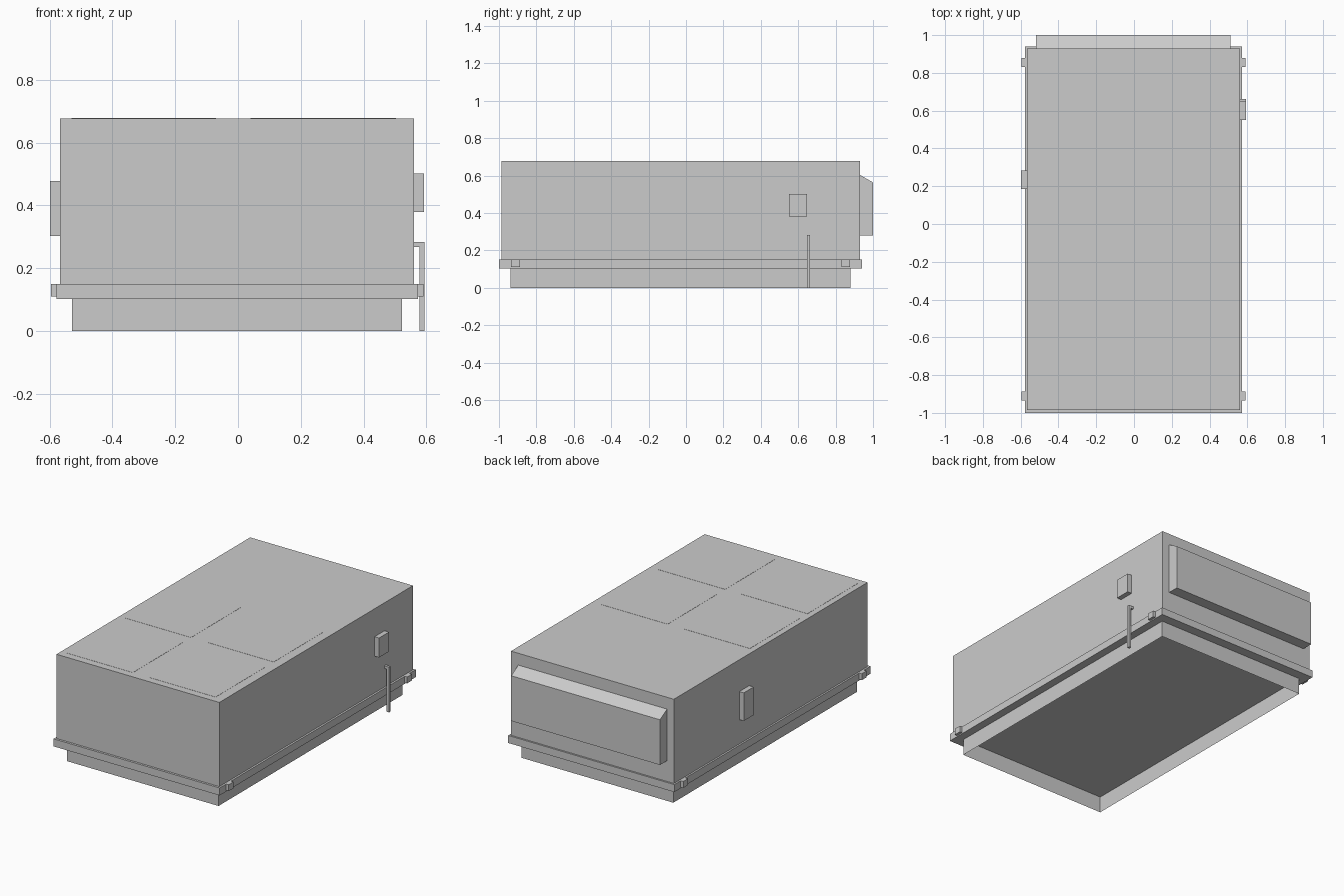
import bpy, bmesh

if "Cube" in bpy.data.objects:
    bpy.data.objects.remove(bpy.data.objects["Cube"])

grey = bpy.data.materials.new("painted grey metal")
grey.diffuse_color = (0.6, 0.6, 0.6, 1)
grey.use_nodes = True
grey.node_tree.nodes["Principled BSDF"].inputs["Base Color"].default_value = grey.diffuse_color


def finish(name, bm):
    bmesh.ops.recalc_face_normals(bm, faces=bm.faces)
    me = bpy.data.meshes.new(name)
    bm.to_mesh(me)
    bm.free()
    me.materials.append(grey)
    ob = bpy.data.objects.new(name, me)
    bpy.context.collection.objects.link(ob)
    return ob


def box(name, x, y, z, open_ends=False):
    """Box from (min, max) pairs; open_ends leaves out top and bottom."""
    bm = bmesh.new()
    bmesh.ops.create_cube(bm, size=1)
    for v in bm.verts:
        v.co = [r[0] if c < 0 else r[1] for c, r in zip(v.co, (x, y, z))]
    if open_ends:
        bm.normal_update()
        caps = [f for f in bm.faces if abs(f.normal.z) > 0.9]
        bmesh.ops.delete(bm, geom=caps, context='FACES_ONLY')
    return finish(name, bm)


def extrude_x(name, profile, x0, x1):
    """Closed (y, z) profile swept along x."""
    bm = bmesh.new()
    face = bm.faces.new([bm.verts.new((x0, y, z)) for y, z in profile])
    out = bmesh.ops.extrude_face_region(bm, geom=[face])
    moved = [g for g in out["geom"] if isinstance(g, bmesh.types.BMVert)]
    bmesh.ops.translate(bm, verts=moved, vec=(x1 - x0, 0, 0))
    return finish(name, bm)


# Hollow sheet-metal curb, base rail and cabinet
box("roof_curb", (-0.528, 0.522), (-0.938, 0.88), (0, 0.103), open_ends=True)
box("base_rail", (-0.578, 0.573), (-1.0, 0.941), (0.103, 0.15))
box("cabinet", (-0.567, 0.561), (-0.986, 0.93), (0.15, 0.677))

# Access panels on the front part of the roof
for i, x in enumerate(((-0.53, -0.07), (0.04, 0.503))):
    for j, y in enumerate(((-0.94, -0.445), (-0.365, 0.125))):
        box(f"roof_panel_{i}{j}", x, y, (0.677, 0.678))

# Intake hood with sloped top on the back
extrude_x("intake_hood", [(0.93, 0.28), (1.0, 0.28), (1.0, 0.563), (0.93, 0.603)],
          -0.52, 0.511)

# Lifting lugs at the rail corners
for side, x in (("left", (-0.596, -0.578)), ("right", (0.573, 0.59))):
    for end, y in (("front", (-0.935, -0.888)), ("back", (0.831, 0.878))):
        box(f"lifting_lug_{side}_{end}", x, y, (0.11, 0.15))

# Electrical boxes on the sides
box("disconnect_box", (0.561, 0.592), (0.55, 0.648), (0.38, 0.502))
box("control_box", (-0.598, -0.567), (0.185, 0.282), (0.302, 0.478))

# Drain pipe: short outlet and vertical drop
extrude_x("drain_outlet", [(0.646, 0.267), (0.662, 0.267), (0.662, 0.283), (0.646, 0.283)],
          0.561, 0.594)
box("drain_drop", (0.578, 0.594), (0.646, 0.662), (0, 0.267))
